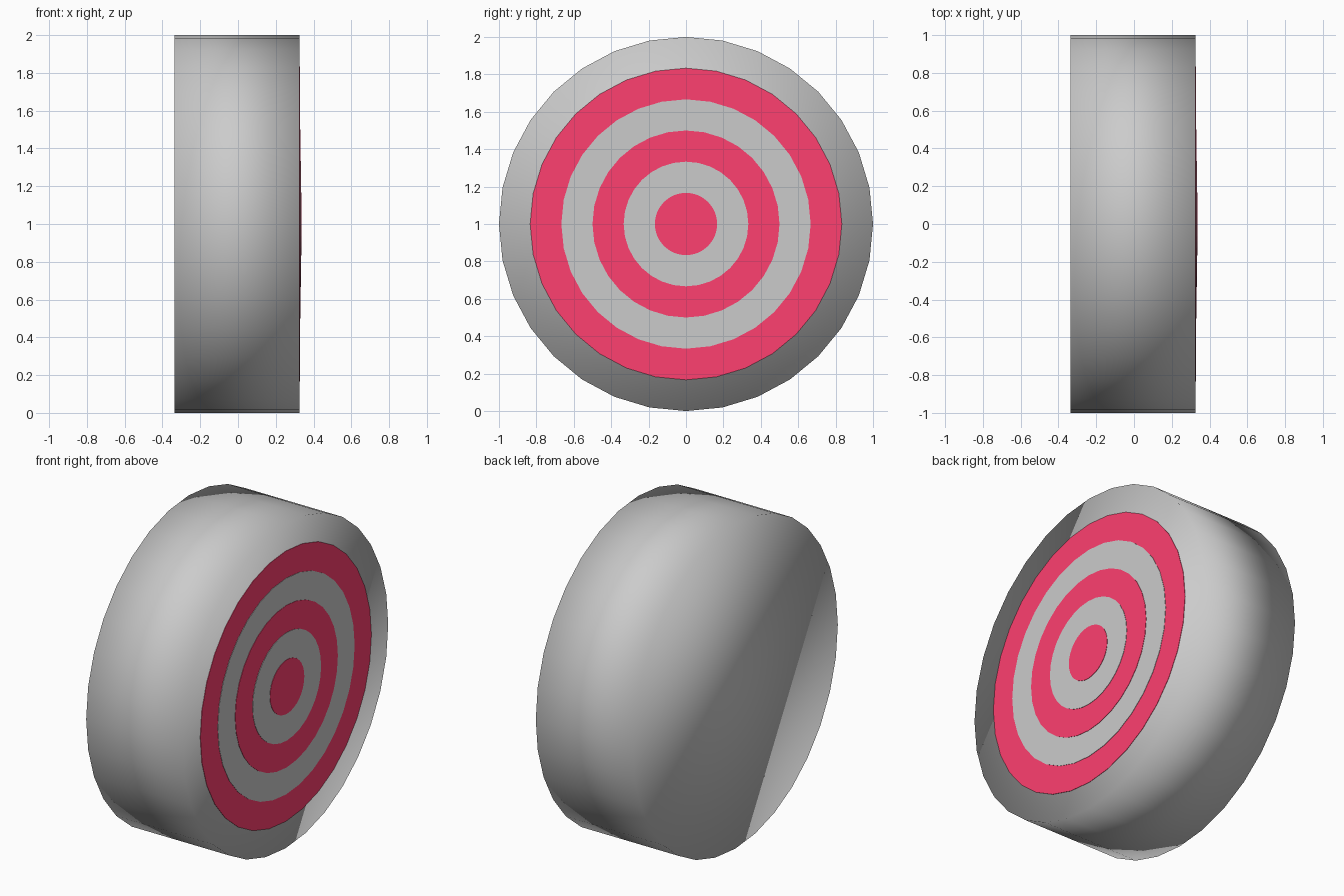
import bpy
from math import pi

if "Cube" in bpy.data.objects:
    bpy.data.objects.remove(bpy.data.objects["Cube"])

red = bpy.data.materials.new("target_red")
red.diffuse_color = (1.0, 0.05, 0.16, 1)
red.use_nodes = True
red.node_tree.nodes["Principled BSDF"].inputs["Base Color"].default_value = red.diffuse_color


def disc(name, radius, x0, x1, material=None):
    """Cylinder lying along x, between x0 and x1, centred at z = 1."""
    bpy.ops.mesh.primitive_cylinder_add(
        vertices=32, radius=radius, depth=x1 - x0,
        location=((x0 + x1) / 2, 0, 1), rotation=(0, pi / 2, 0))
    ob = bpy.context.object
    ob.name = name
    if material:
        ob.data.materials.append(material)
    return ob


# Thick round backing, smooth all the way over the rim
FRONT = 0.325
body = disc("target_body", 1.0, -0.336, FRONT)
bpy.ops.object.shade_smooth()

# Stacked thin discs, each a little prouder than the last
STEP = 0.0022
for i in range(5):
    is_red = i % 2 == 0
    x0 = FRONT + i * STEP
    disc(("red" if is_red else "grey") + f"_ring_{i + 1}",
         (5 - i) / 6, x0, x0 + STEP, red if is_red else None)
